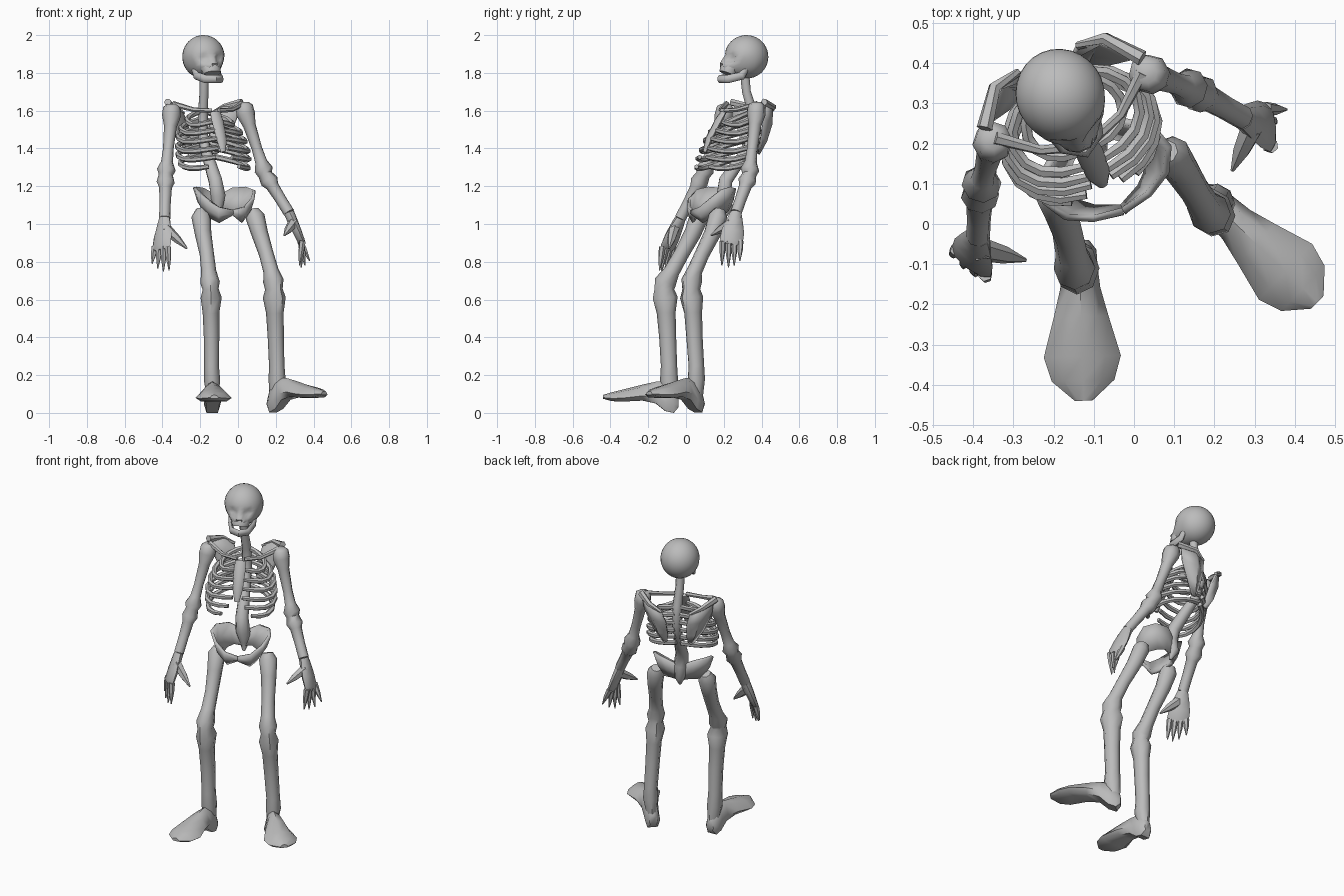
import bpy, bmesh, math
from mathutils import Vector

bone = bpy.data.materials.new("bone_grey")
bone.diffuse_color = (0.5, 0.5, 0.5, 1)

YAW = math.radians(24)
LEFT = Vector((math.cos(YAW), math.sin(YAW), 0))     # body's left
FWD = Vector((math.sin(YAW), -math.cos(YAW), 0))     # body's facing


def local(ox, oy, l, f, z):
    return Vector((ox, oy, 0)) + LEFT * l + FWD * f + Vector((0, 0, z))


def chest(l, f, z):
    """Point in the chest frame, which leans back with height."""
    d = z - 1.45
    return local(-0.14 - 0.1 * d, 0.24 + 0.25 * d, l, f, z)


def finish(name, bm, angle=50):
    bmesh.ops.recalc_face_normals(bm, faces=bm.faces)
    me = bpy.data.meshes.new(name)
    bm.to_mesh(me)
    bm.free()
    me.materials.append(bone)
    ob = bpy.data.objects.new(name, me)
    bpy.context.collection.objects.link(ob)
    bpy.ops.object.select_all(action='DESELECT')
    bpy.context.view_layer.objects.active = ob
    ob.select_set(True)
    bpy.ops.object.shade_smooth_by_angle(angle=math.radians(angle))
    return ob


def skin(name, rings, angle=50):
    """Bridge a list of point rings and cap both ends."""
    bm = bmesh.new()
    vs = [[bm.verts.new(p) for p in r] for r in rings]
    n = len(vs[0])
    for a, b in zip(vs, vs[1:]):
        for i in range(n):
            bm.faces.new((a[i], a[(i + 1) % n], b[(i + 1) % n], b[i]))
    bm.faces.new(vs[0][::-1])
    bm.faces.new(vs[-1])
    return finish(name, bm, angle)


def tube(name, pts, radii, sides=8, axis=LEFT):
    """Bone along points; a radius is a number or (along axis, across)."""
    pts = [Vector(p) for p in pts]
    rings = []
    for i, p in enumerate(pts):
        t = (pts[min(i + 1, len(pts) - 1)] - pts[max(i - 1, 0)]).normalized()
        s = (Vector(axis) - t * t.dot(Vector(axis))).normalized()
        u = t.cross(s)
        r = radii[i] if isinstance(radii, (list, tuple)) else radii
        a, b = r if isinstance(r, tuple) else (r, r)
        rings.append([p + s * a * math.cos(k * math.tau / sides)
                      + u * b * math.sin(k * math.tau / sides) for k in range(sides)])
    return skin(name, rings)


def plate(name, grid, thick):
    """Thickened sheet from rows of points."""
    bm = bmesh.new()
    vs = [[bm.verts.new(p) for p in row] for row in grid]
    for a, b in zip(vs, vs[1:]):
        for i in range(len(a) - 1):
            bm.faces.new((a[i], a[i + 1], b[i + 1], b[i]))
    ob = finish(name, bm)
    m = ob.modifiers.new("thickness", 'SOLIDIFY')
    m.thickness, m.offset = thick, 0
    return ob


def clamp(x):
    return max(0.0, min(1.0, x))


# Skull: sphere with narrowed face, eye sockets and nose hollow
def head(l, f, z):
    return local(-0.183, 0.32, l, f, z)


bm = bmesh.new()
bmesh.ops.create_uvsphere(bm, u_segments=28, v_segments=20, radius=1)
for v in bm.verts:
    u, w, h = v.co
    t = clamp((w - 0.1) / 0.6) * clamp((0.15 - h) / 0.5)
    l, f, z = 0.111 * u * (1 - 0.3 * t), 0.117 * w + 0.045 * t, 1.885 + 0.115 * h
    if w > 0:
        for cx, cz, r, depth in ((0.04, 1.872, 0.034, 0.035), (-0.04, 1.872, 0.034, 0.035), (0, 1.835, 0.018, 0.02)):
            f -= depth * clamp(1.4 * (1 - math.hypot(l - cx, z - cz) / r))
    v.co = head(l, f, z)
finish("skull", bm, 60)
tube("upper_jaw", [head(0, 0.08, 1.85), head(0, 0.10, 1.82), head(0, 0.11, 1.795)],
     [(0.062, 0.035), (0.055, 0.05), (0.048, 0.045)], 10)
tube("lower_jaw", [head(l, f, z) for l, f, z in (
    (-0.072, 0.03, 1.83), (-0.066, 0.055, 1.785), (-0.046, 0.125, 1.768), (0, 0.155, 1.768),
    (0.046, 0.125, 1.768), (0.066, 0.055, 1.785), (0.072, 0.03, 1.83))],
    [(0.016, 0.01)] + [(0.022, 0.014)] * 5 + [(0.016, 0.01)], 8, (0, 0, 1))

# Spine, from the skull to the tail bone
tube("spine", [(-0.18, 0.31, 1.80), (-0.18, 0.32, 1.70), (-0.185, 0.35, 1.60), (-0.188, 0.36, 1.50),
               (-0.175, 0.33, 1.40), (-0.145, 0.265, 1.31), (-0.12, 0.21, 1.23), (-0.105, 0.20, 1.15),
               (-0.11, 0.22, 1.08), (-0.10, 0.20, 1.03)],
     [0.026, 0.025, 0.028, 0.028, 0.028, 0.034, 0.038, 0.042, 0.03, 0.008])

# Sternum
tube("sternum", [chest(0, 0.085, 1.59), chest(0, 0.10, 1.55), chest(0, 0.13, 1.45), chest(0, 0.135, 1.38)],
     [(0.03, 0.012), (0.034, 0.016), (0.03, 0.016), (0.014, 0.01)])

# Rib pairs: back height, half width, half depth, front end angle
RIBS = [(1.60, 0.125, 0.085, 8), (1.555, 0.165, 0.11, 8), (1.51, 0.185, 0.125, 8),
        (1.46, 0.195, 0.132, 8), (1.415, 0.195, 0.14, 14), (1.37, 0.185, 0.14, 28)]
for side, word in ((1, "left"), (-1, "right")):
    for n, (zb, w, d, end) in enumerate(RIBS):
        pts = []
        for k in range(9):
            a = math.radians(176 + (end - 176) * k / 8)
            z = zb - 0.075 * clamp((180 - math.degrees(a)) / 110) + 0.02 * clamp((50 - math.degrees(a)) / 50)
            pts.append(chest(side * w * math.sin(a), d * math.cos(a), z))
        tube(f"{word}_rib_{n + 1}", pts, [0.015] * 8 + [0.012], 6, (0, 0, 1))
    # Collar bone, shoulder blade and its ridge
    tube(word + "_collar_bone", [chest(side * 0.02, 0.085, 1.60), chest(side * 0.11, 0.055, 1.605),
                                 chest(side * 0.20, -0.01, 1.635)], [0.013, 0.012, 0.017], 6)
    plate(word + "_shoulder_blade", [[chest(side * l, f, z) for l, f, z in row] for row in (
        ((0.20, -0.06, 1.625), (0.14, -0.125, 1.62), (0.085, -0.15, 1.59)),
        ((0.19, -0.075, 1.56), (0.13, -0.15, 1.53), (0.06, -0.15, 1.51)),
        ((0.145, -0.11, 1.46), (0.105, -0.155, 1.44), (0.055, -0.145, 1.43)),
        ((0.09, -0.135, 1.38), (0.075, -0.145, 1.37), (0.06, -0.14, 1.38)))], 0.016)
    tube(word + "_blade_ridge", [chest(side * 0.08, -0.15, 1.585), chest(side * 0.15, -0.13, 1.62),
                                 chest(side * 0.215, -0.04, 1.645)], [0.01, 0.016, 0.02], 6)

# Pelvis: flared bowl, (left, forward, height) of top and bottom edges
TOP = [(0.0, -0.08, 1.15), (0.085, -0.09, 1.19), (0.15, -0.045, 1.195), (0.168, 0.02, 1.18),
       (0.135, 0.075, 1.135), (0.075, 0.105, 1.09), (0, 0.118, 1.075)]
LOW = [(0.0, -0.07, 1.06), (0.055, -0.06, 1.07), (0.09, -0.03, 1.06), (0.105, 0.02, 1.05),
       (0.09, 0.055, 1.03), (0.062, 0.08, 1.01), (0, 0.108, 1.05)]
MID = [tuple((a + b) / 2 * s for a, b, s in zip(t, w, (1.06, 1.06, 0.995))) for t, w in zip(TOP, LOW)]
rows = []
for row in (TOP, MID, LOW):
    full = row[:0:-1] + [(-l, f, z) for l, f, z in row]
    rows.append([local(-0.075, 0.14, l, f, z) for l, f, z in full])
plate("pelvis", rows, 0.018)

# Legs: joint path and thickness from hip to ankle
LEG_R = [(0.03, 0.03), (0.052, 0.05), (0.044, 0.045), (0.038, 0.04), (0.04, 0.042), (0.052, 0.058),
         (0.042, 0.052), (0.056, 0.066), (0.044, 0.05), (0.041, 0.045), (0.039, 0.043), (0.043, 0.048), (0.03, 0.04)]
tube("right_leg", [(-0.195, 0.085, 1.075), (-0.195, 0.07, 1.04), (-0.185, 0.035, 0.95), (-0.165, -0.025, 0.84),
                   (-0.155, -0.075, 0.75), (-0.148, -0.11, 0.69), (-0.145, -0.115, 0.655), (-0.142, -0.11, 0.61),
                   (-0.143, -0.105, 0.53), (-0.14, -0.097, 0.40), (-0.14, -0.09, 0.25), (-0.137, -0.09, 0.17), (-0.135, -0.08, 0.08)],
     LEG_R, 8, (1, 0, 0))
tube("left_leg", [(0.08, 0.18, 1.075), (0.09, 0.17, 1.04), (0.115, 0.14, 0.95), (0.15, 0.085, 0.84),
                  (0.175, 0.045, 0.75), (0.187, 0.03, 0.70), (0.19, 0.028, 0.655), (0.192, 0.03, 0.61),
                  (0.195, 0.038, 0.53), (0.20, 0.045, 0.40), (0.205, 0.055, 0.25), (0.207, 0.055, 0.18), (0.20, 0.055, 0.09)],
     LEG_R, 8, (0.75, 0.65, 0))


# Feet: rings along the sole (distance, half width, low, high)
def foot(name, heel, direction, lift):
    d = Vector((direction[0], direction[1], 0)).normalized()
    s = Vector((-d.y, d.x, 0))
    rings = []
    for k, hw, lo, hi in ((-0.01, 0.025, 0.03, 0.09), (0.015, 0.043, 0.0, 0.14), (0.06, 0.045, 0.01, 0.17),
                          (0.11, 0.05, 0.05, 0.165), (0.18, 0.068, 0.065, 0.15), (0.28, 0.096, 0.06, 0.125),
                          (0.34, 0.078, 0.062, 0.11), (0.39, 0.022, 0.075, 0.095)):
        c = Vector((heel[0], heel[1], 0)) + d * k
        up = lift * clamp(k / 0.1)
        rings.append([c + s * hw * x + Vector((0, 0, lo + up + (hi - lo) * h)) for x, h in (
            (-0.7, 0), (0.7, 0), (1, 0.3), (0.6, 0.85), (0, 1), (-0.6, 0.85), (-1, 0.3))])
    skin(name, rings, 45)


foot("right_foot", (-0.137, -0.05), (0.03, -1), 0)
foot("left_foot", (0.175, 0.075), (0.72, -0.69), 0.02)


# Arms: shoulder knob, upper arm, elbow knob, forearm, then the hand
def arm(word, shoulder, elbow, wrist, knuckle, across, tips, thumb):
    s, e, w, k = map(Vector, (shoulder, elbow, wrist, knuckle))
    a = Vector(across).normalized()
    up = Vector((0, 0, 0.035))
    tube(word + "_arm", [s + up, s + up * 0.5, s.lerp(e, 0.08), s.lerp(e, 0.25), s.lerp(e, 0.6), s.lerp(e, 0.8),
                         s.lerp(e, 0.92), e, e.lerp(w, 0.17), e.lerp(w, 0.3), e.lerp(w, 0.65), w],
         [0.025, 0.046, 0.05, 0.034, 0.028, 0.032, 0.05, 0.038, 0.048, 0.034, 0.03, 0.03], 8, a)
    tube(word + "_palm", [w, w.lerp(k, 0.3), w.lerp(k, 0.65), k, k + (k - w) * 0.12],
         [(0.03, 0.028), (0.045, 0.027), (0.06, 0.024), (0.062, 0.02), (0.05, 0.012)], 8, a)
    for i, tip in enumerate(tips):
        base = k + a * (0.046 - 0.031 * i)
        tip = Vector(tip)
        tube(f"{word}_finger_{i + 1}", [base, base.lerp(tip, 0.45), tip], [0.018, 0.015, 0.003], 6, a)
    t = Vector(thumb)
    b = w.lerp(k, 0.35) + a * 0.015
    tube(word + "_thumb", [b, b.lerp(t, 0.55), t], [0.03, 0.022, 0.005], 6, a)


arm("right", (-0.35, 0.21, 1.60), (-0.382, 0.09, 1.26), (-0.388, -0.03, 1.03), (-0.405, -0.095, 0.88), (0.75, -0.66, 0),
    [(-0.365, -0.14, 0.755), (-0.395, -0.13, 0.75), (-0.425, -0.11, 0.765), (-0.455, -0.08, 0.79)], (-0.27, -0.09, 0.87))
arm("left", (0.032, 0.375, 1.61), (0.145, 0.335, 1.26), (0.27, 0.265, 1.06), (0.335, 0.24, 0.91), (0.15, -0.98, 0.0),
    [(0.325, 0.19, 0.78), (0.335, 0.225, 0.77), (0.355, 0.255, 0.78), (0.38, 0.285, 0.805)], (0.245, 0.133, 0.94))
